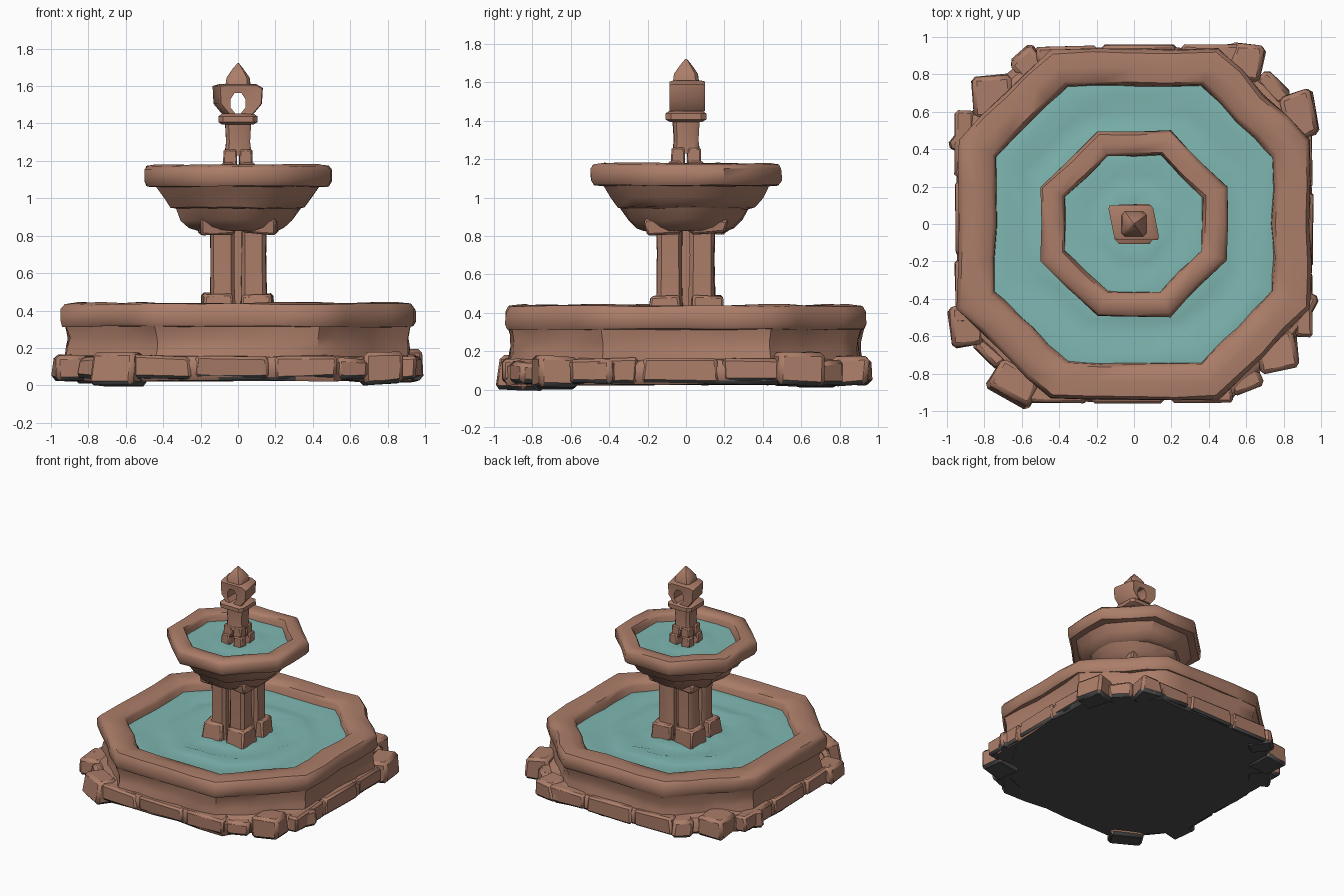
import bpy, bmesh, math, random
from mathutils import Vector, Matrix

if "Cube" in bpy.data.objects:
    bpy.data.objects.remove(bpy.data.objects["Cube"])

rng = random.Random(7)


def material(name, rgb):
    m = bpy.data.materials.new(name)
    m.diffuse_color = (*rgb, 1)
    m.use_nodes = True
    m.node_tree.nodes["Principled BSDF"].inputs["Base Color"].default_value = m.diffuse_color
    return m


STONE = material("brown_stone", (0.41, 0.205, 0.14))
WATER = material("teal_water", (0.21, 0.47, 0.44))
UNDER = material("dark_underside", (0.075, 0.075, 0.077))


def finish(name, bm, mats=(STONE,), angle=38):
    bmesh.ops.recalc_face_normals(bm, faces=bm.faces)
    bm.normal_update()
    if UNDER in mats:                       # ground-facing faces are dark
        for f in bm.faces:
            if f.normal.z < -0.6 and f.calc_center_median().z < 0.07:
                f.material_index = 1
    me = bpy.data.meshes.new(name)
    bm.to_mesh(me)
    bm.free()
    ob = bpy.data.objects.new(name, me)
    bpy.context.collection.objects.link(ob)
    for m in mats:
        me.materials.append(m)
    bpy.ops.object.select_all(action='DESELECT')
    ob.select_set(True)
    bpy.context.view_layer.objects.active = ob
    bpy.ops.object.shade_smooth_by_angle(angle=math.radians(angle))
    return ob


def octagon(h, c, n):
    """Square of half-width h with cut corners starting at c, n points a side."""
    k = [(-c, -h), (c, -h), (h, -c), (h, c), (c, h), (-c, h), (-h, c), (-h, -c)]
    pts = []
    for i in range(8):
        a, b = Vector(k[i]), Vector(k[(i + 1) % 8])
        pts += [a.lerp(b, j / n) for j in range(n)]
    return pts


def loft(bm, rows, n, jit=0.0, cap_bottom=False, cap_top=False, at=(0, 0)):
    """Skin octagon rows (half, cut, z) with a hand-hewn wobble."""
    shared = [rng.uniform(-1, 1) * jit for _ in range(8 * n)]
    rings = []
    for h, c, z in rows:
        ring = []
        for i, p in enumerate(octagon(h, c, n)):
            d = p.normalized() * (shared[i] + rng.uniform(-.6, .6) * jit)
            ring.append(bm.verts.new((p.x + d.x + at[0], p.y + d.y + at[1],
                                      z + rng.uniform(-.5, .5) * jit)))
        rings.append(ring)
    for a, b in zip(rings, rings[1:]):
        for i in range(len(a)):
            j = (i + 1) % len(a)
            bm.faces.new((a[i], a[j], b[j], b[i]))
    if cap_bottom:
        bm.faces.new(rings[0])
    if cap_top:
        bm.faces.new(rings[-1])


def block(bm, x, y, z0, z1, sx, sy, rot=0, taper=1.0, jit=0.01, bevel=0.012):
    """One rough stone between z0 and z1 (half sizes sx, sy)."""
    b = bmesh.new()
    bmesh.ops.create_cube(b, size=2)
    for v in b.verts:
        t = taper if v.co.z > 0 else 1
        v.co = Vector((v.co.x * sx * t, v.co.y * sy * t, z1 if v.co.z > 0 else z0))
        v.co += Vector([rng.uniform(-jit, jit) for _ in range(3)])
    if bevel:
        bmesh.ops.bevel(b, geom=b.edges[:], offset=bevel, segments=1, affect='EDGES')
    b.transform(Matrix.Translation((x, y, 0)) @ Matrix.Rotation(math.radians(rot), 4, 'Z'))
    tmp = bpy.data.meshes.new("tmp")
    b.to_mesh(tmp)
    b.free()
    bm.from_mesh(tmp)
    bpy.data.meshes.remove(tmp)


# Lower plinth
bm = bmesh.new()
loft(bm, [(.93, .51, .025), (.95, .52, .05), (.95, .51, .12), (.93, .50, .15),
          (.87, .45, .165)], 5, .012, cap_bottom=True)
finish("plinth", bm, (STONE, UNDER))

# Loose corner stones: x, y, half sizes, turn, bottom, top
bm = bmesh.new()
for x, y, sx, sy, r, z0, z1 in [
        (-.76, .67, .11, .12, 5, .02, .17), (-.85, .47, .09, .12, -35, .03, .16),
        (-.55, .84, .08, .10, 40, .02, .16), (.60, .865, .09, .10, -8, .02, .17),
        (.89, .58, .09, .13, 15, .02, .19), (.77, -.68, .105, .11, 8, .005, .17),
        (.87, -.47, .08, .12, -30, .03, .15), (-.895, -.54, .09, .11, 8, .03, .17),
        (-.64, -.85, .13, .09, -28, .005, .17), (.58, -.82, .10, .08, 25, .03, .15),
        (-.76, -.68, .10, .06, -45, .03, .15), (.74, .73, .10, .06, -45, .03, .15)]:
    block(bm, x, y, z0, z1, sx, sy, r, .93, .014, .022)
finish("corner_stones", bm, (STONE, UNDER))

# Thin face stones along each straight side of the plinth
bm = bmesh.new()
for a in (0, 90, 180, 270):
    for u, w in ((-.43, .18), (-.03, .2), (.36, .17)):
        p = Matrix.Rotation(math.radians(a), 2) @ Vector((u, -.905))
        block(bm, p.x, p.y, .035, .16, w, .05, a, .97, .009, .016)
finish("plinth_face_stones", bm, (STONE, UNDER))

# Basin wall and rim
bm = bmesh.new()
loft(bm, [(.915, .44, .14), (.905, .43, .20), (.90, .43, .25), (.915, .44, .32)], 5, .014)
finish("basin_wall", bm)
bm = bmesh.new()
loft(bm, [(.88, .42, .31), (.93, .44, .314), (.94, .45, .34), (.94, .45, .405),
          (.92, .44, .434), (.84, .41, .442), (.765, .375, .432), (.745, .36, .41),
          (.735, .355, .31)], 4, .009)
finish("basin_rim", bm, angle=45)


# Rippled water surfaces
def water(name, h, c, z, amp, rings):
    bm = bmesh.new()
    rows = []
    for k in range(rings):
        f = 1 - k / rings
        rows.append((h * f, c * f, z + amp * math.sin(k * 2.1)))
    loft(bm, rows, 3, amp * .8, cap_top=True)
    ob = finish(name, bm, (WATER,), 30)
    if sum(p.normal.z for p in ob.data.polygons) < 0:
        ob.data.flip_normals()


water("lower_water", .765, .37, .36, .013, 9)
water("upper_water", .385, .15, 1.115, .006, 6)

# Clustered column: four pillars on foot blocks, with capitals and a core
bm = bmesh.new()
block(bm, 0, 0, .3, .88, .09, .09, jit=.002, bevel=0)
for sx in (-1, 1):
    for sy in (-1, 1):
        loft(bm, [(.072, .05, .34), (.066, .045, .52), (.064, .044, .70), (.066, .044, .88)],
             1, .004, at=(sx * .084, sy * .084))
        block(bm, sx * .106, sy * .106, .32, .49, .088, .088, sx * sy * 4, .88, .01)
        block(bm, sx * .11, sy * .11, .81, .89, .09, .09, sx * sy * 5, 1.12, .01)
finish("column", bm)

# Upper bowl: stepped underside, then rim
bm = bmesh.new()
loft(bm, [(.20, .08, .825), (.25, .10, .845), (.295, .115, .885), (.33, .13, .95)],
     2, .012, cap_bottom=True, cap_top=True)
loft(bm, [(.30, .12, .94), (.35, .14, .95), (.39, .155, 1.0), (.435, .17, 1.07)],
     2, .010, cap_bottom=True)
finish("bowl_underside", bm)
bm = bmesh.new()
loft(bm, [(.40, .155, 1.06), (.48, .188, 1.064), (.495, .195, 1.09), (.495, .195, 1.15),
          (.48, .188, 1.173), (.43, .17, 1.18), (.382, .15, 1.175), (.366, .143, 1.155),
          (.36, .14, 1.07)], 2, .008)
finish("bowl_rim", bm, angle=45)

# Finial legs and shaft
bm = bmesh.new()
for sx in (-1, 1):
    for sy in (-1, 1):
        block(bm, sx * .055, sy * .055, 1.09, 1.19, .037, .037, taper=.92, jit=.002, bevel=.008)
        block(bm, sx * .042, sy * .042, 1.17, 1.26, .037, .037, taper=.92, jit=.002, bevel=.008)
loft(bm, [(.072, .050, 1.23), (.064, .046, 1.30), (.070, .05, 1.41)], 1, .002,
     cap_bottom=True, cap_top=True)
finish("finial_shaft", bm)

# Finial collar
bm = bmesh.new()
loft(bm, [(.085, .06, 1.395), (.106, .08, 1.408), (.106, .08, 1.438), (.085, .06, 1.452)],
     1, .002, cap_bottom=True, cap_top=True)
finish("finial_collar", bm)

# Finial head: skewed block pierced front to back by a rounded hole
bm = bmesh.new()
outer = [(-.065, 1.445), (.065, 1.445), (.115, 1.505), (.12, 1.59),
         (.085, 1.61), (-.085, 1.61), (-.12, 1.60), (-.115, 1.505)]
inner = [(-.014, 1.453), (.014, 1.453), (.040, 1.485), (.040, 1.53),
         (.018, 1.562), (-.018, 1.562), (-.040, 1.53), (-.040, 1.485)]
loops = []
for pts, y, s, skew in ((inner, -.08, 1, 0), (outer, -.085, .93, .2), (outer, -.065, 1, .2),
                        (outer, .08, 1, .2), (outer, .10, .93, .2), (inner, .095, 1, 0)):
    loops.append([bm.verts.new((x * s - skew * y, y, 1.53 + (z - 1.53) * s)) for x, z in pts])
for a, b in zip(loops, loops[1:] + loops[:1]):
    for i in range(8):
        j = (i + 1) % 8
        bm.faces.new((a[i], a[j], b[j], b[i]))
finish("finial_head", bm)

# Pointed tip
bm = bmesh.new()
loft(bm, [(.068, .05, 1.60), (.062, .046, 1.645), (.03, .022, 1.69), (.004, .003, 1.722)],
     1, .001, cap_bottom=True, cap_top=True)
finish("finial_tip", bm)
